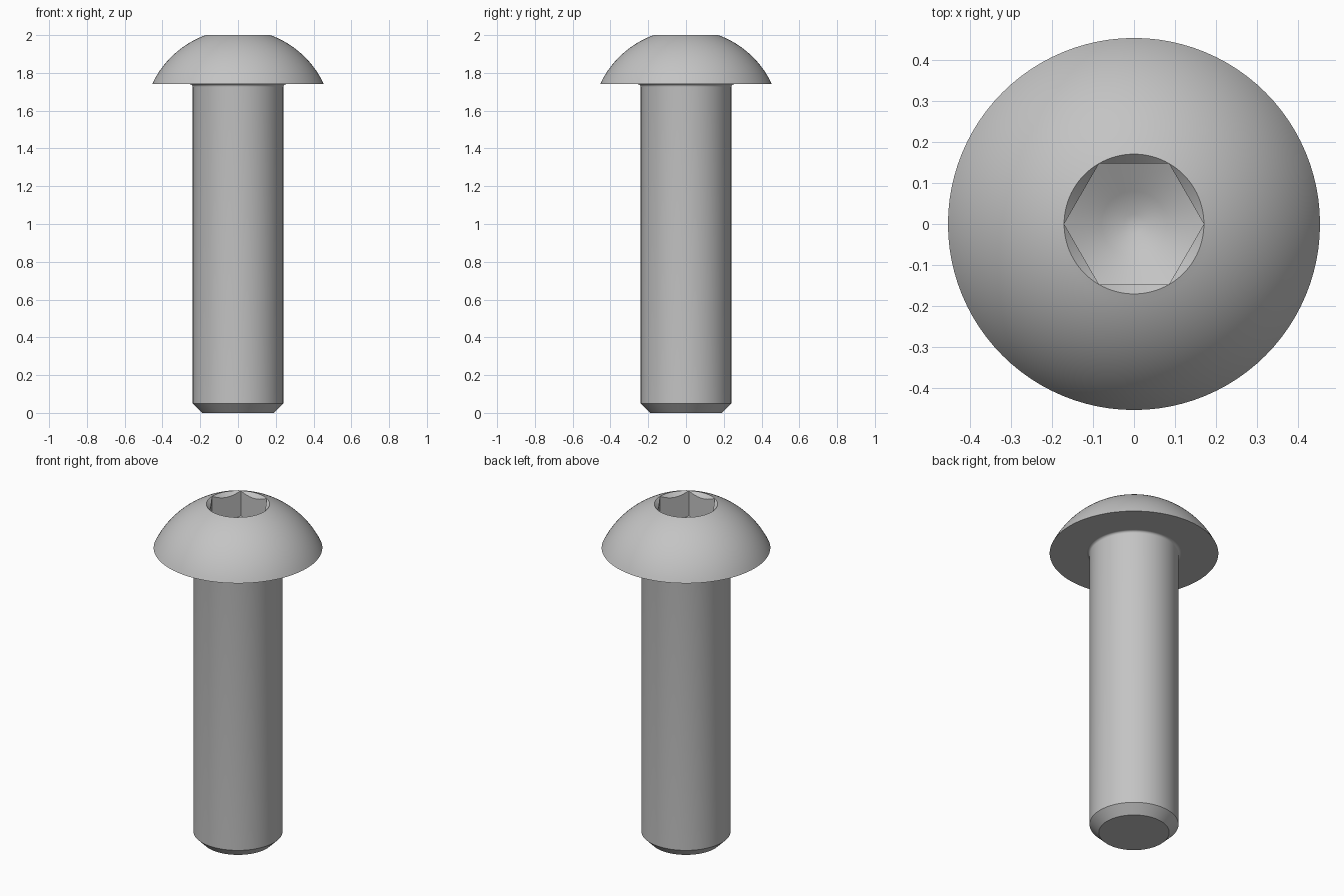
import bpy
import bmesh
from math import cos, sin, pi, radians, hypot, atan2

SEGMENTS = 96
TOP, SEAT = 2.0, 1.74              # top of head, underside of head
HEAD_R, SHANK_R, SOCKET_R = 0.455, 0.24, 0.171
FILLET = 0.014

if "Cube" in bpy.data.objects:
    bpy.data.objects.remove(bpy.data.objects["Cube"], do_unlink=True)

steel = bpy.data.materials.new("grey_steel")
steel.use_nodes = True
grey = (0.55, 0.55, 0.55, 1)
steel.diffuse_color = grey
steel.node_tree.nodes["Principled BSDF"].inputs["Base Color"].default_value = grey


def circle(r, z):
    return lambda a: (r, z)


def loft(name, rings, cap_start=False, cap_end=False):
    """Skin a stack of rings; each ring maps an angle to (radius, height)."""
    bm = bmesh.new()
    loops = []
    for ring in rings:
        loop = []
        for i in range(SEGMENTS):
            a = 2 * pi * i / SEGMENTS
            r, z = ring(a)
            loop.append(bm.verts.new((r * cos(a), r * sin(a), z)))
        loops.append(loop)
    for low, high in zip(loops, loops[1:]):
        for i in range(SEGMENTS):
            j = (i + 1) % SEGMENTS
            bm.faces.new((low[i], low[j], high[j], high[i]))
    if cap_start:
        bm.faces.new(loops[0][::-1])
    if cap_end:
        bm.faces.new(loops[-1])
    # Weld the points where hexagon corners touch the rim
    bmesh.ops.remove_doubles(bm, verts=bm.verts, dist=1e-5)
    mesh = bpy.data.meshes.new(name)
    bm.to_mesh(mesh)
    bm.free()
    mesh.materials.append(steel)
    obj = bpy.data.objects.new(name, mesh)
    bpy.context.collection.objects.link(obj)
    bpy.ops.object.select_all(action="DESELECT")
    obj.select_set(True)
    bpy.context.view_layer.objects.active = obj
    bpy.ops.object.shade_smooth_by_angle(angle=radians(35))
    return obj


# Shank: chamfered tip, straight body, small fillet below the head
fillet = [circle(SHANK_R + FILLET * (1 - cos(t)), SEAT - FILLET * (1 - sin(t)))
          for t in (pi / 2 * k / 6 for k in range(7))]
loft("shank", [circle(0.19, 0), circle(SHANK_R, 0.05)] + fillet, cap_start=True)

# Head: flat underside and a spherical dome centred on the axis
centre = (SOCKET_R**2 + TOP**2 - HEAD_R**2 - SEAT**2) / (2 * (TOP - SEAT))
dome_r = hypot(HEAD_R, SEAT - centre)
low, high = atan2(SEAT - centre, HEAD_R), atan2(TOP - centre, SOCKET_R)
dome = [circle(dome_r * cos(t), centre + dome_r * sin(t))
        for t in (low + (high - low) * k / 20 for k in range(21))]
loft("button_head", [circle(SHANK_R + FILLET, SEAT)] + dome)


# Socket: countersunk hexagon with a conical drilled floor
def hex_radius(a):
    return SOCKET_R * cos(pi / 6) / cos(a % (pi / 3) - pi / 6)


def countersink(a):
    r = hex_radius(a)
    return r, TOP - (SOCKET_R - r)


def floor_z(r):
    return TOP - 0.15 - (SOCKET_R - r) * 0.55


def hex_floor(a):
    r = hex_radius(a)
    return r, floor_z(r)


floor = [circle(r, floor_z(r)) for r in (0.14, 0.08, 0.024)]
loft("hex_socket", [circle(SOCKET_R, TOP), countersink, hex_floor] + floor, cap_end=True)
